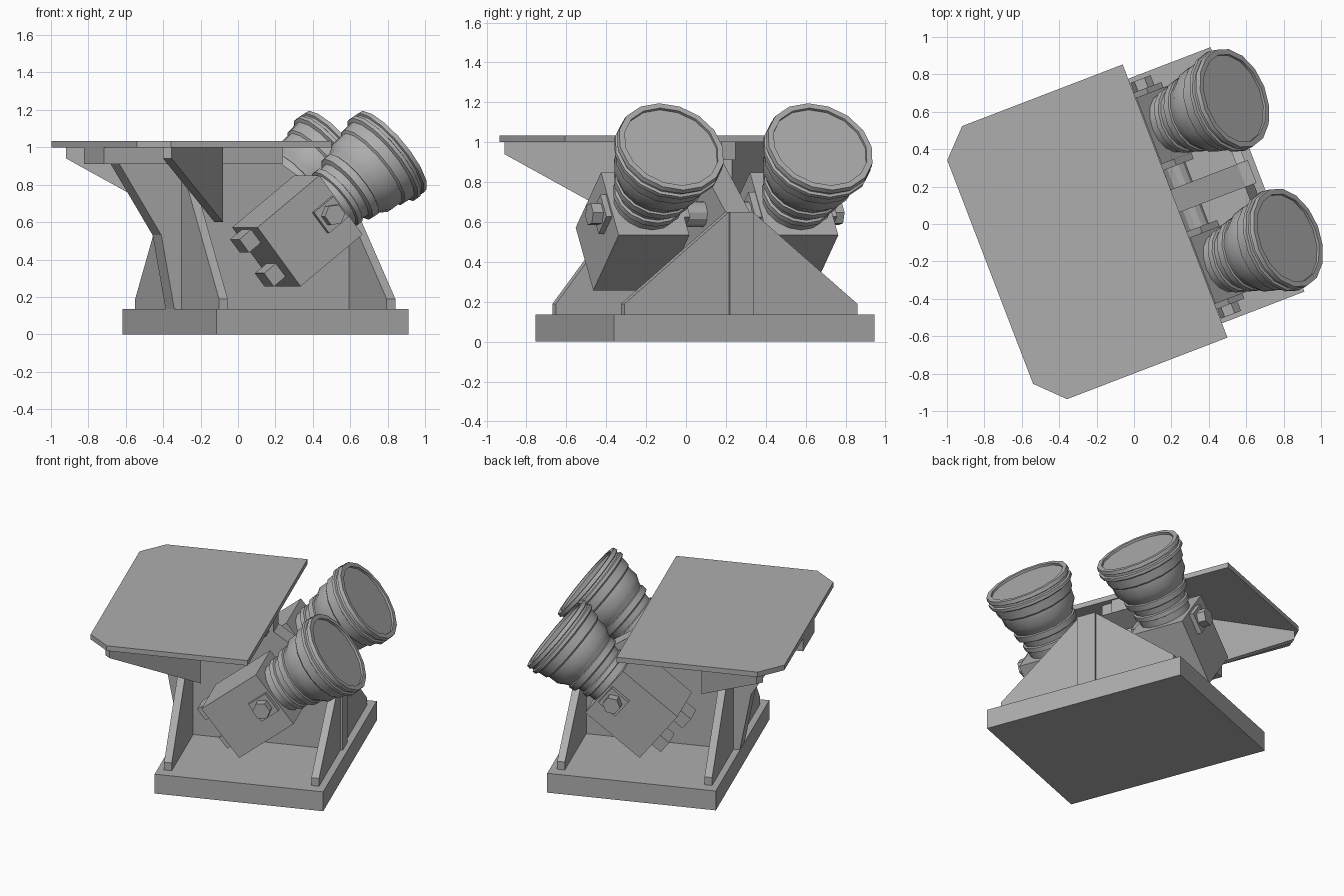
import bpy, bmesh, math
from mathutils import Vector, Matrix

if "Cube" in bpy.data.objects:
    bpy.data.objects.remove(bpy.data.objects["Cube"])

# One grey for the whole mount
GREY = (0.42, 0.42, 0.42, 1)
mat = bpy.data.materials.new("plain grey")
mat.use_nodes = True
mat.diffuse_color = GREY
mat.node_tree.nodes["Principled BSDF"].inputs["Base Color"].default_value = GREY

# The whole model is built along u (x) and v (y), then turned about z
WORLD = Matrix.Rotation(math.radians(21), 4, 'Z') @ Matrix.Translation((0, 0.036, 0))
X, Y, Z = Vector((1, 0, 0)), Vector((0, 1, 0)), Vector((0, 0, 1))


def frame(origin, ax, ay):
    az = ax.cross(ay)
    m = Matrix((ax, ay, az)).transposed().to_4x4()
    return Matrix.Translation(origin) @ m


def finish(name, bm, local, smooth=False):
    bmesh.ops.recalc_face_normals(bm, faces=bm.faces)
    bm.transform(WORLD @ local)
    me = bpy.data.meshes.new(name)
    bm.to_mesh(me)
    bm.free()
    me.materials.append(mat)
    ob = bpy.data.objects.new(name, me)
    bpy.context.collection.objects.link(ob)
    if smooth:
        bpy.ops.object.select_all(action='DESELECT')
        ob.select_set(True)
        bpy.context.view_layer.objects.active = ob
        bpy.ops.object.shade_smooth_by_angle(angle=math.radians(30))
    return ob


def prism(name, pts, depth, local):
    """Outline in the local x-y plane, extruded evenly both ways along local z."""
    bm = bmesh.new()
    f = bm.faces.new([bm.verts.new((x, y, -depth / 2)) for x, y in pts])
    top = bmesh.ops.extrude_face_region(bm, geom=[f])["geom"]
    bmesh.ops.translate(bm, vec=(0, 0, depth),
                        verts=[g for g in top if isinstance(g, bmesh.types.BMVert)])
    return finish(name, bm, local)


def rect(x0, x1, y0, y1):
    return [(x0, y0), (x1, y0), (x1, y1), (x0, y1)]


def ngon(r, n, turn=0):
    return [(r * math.cos(turn + math.tau * i / n), r * math.sin(turn + math.tau * i / n))
            for i in range(n)]


def lathe(name, profile, n, local):
    """Profile of (radius, height) spun about local z."""
    bm = bmesh.new()
    vs = [bm.verts.new((r, 0, h)) for r, h in profile]
    es = [bm.edges.new(p) for p in zip(vs, vs[1:])]
    bmesh.ops.spin(bm, geom=vs + es, cent=(0, 0, 0), axis=(0, 0, 1),
                   angle=math.tau, steps=n, use_duplicate=False)
    bmesh.ops.remove_doubles(bm, verts=bm.verts, dist=1e-4)
    return finish(name, bm, local, True)


# Base slab and table top with two clipped corners
prism("base_slab", rect(-0.378, 0.721, -0.7, 0.7), 0.135, frame((0, 0, 0.0675), X, Y))
table = [(0.249, -0.782), (0.249, 0.782), (-0.67, 0.782), (-0.81, 0.64),
         (-0.81, -0.64), (-0.67, -0.782)]
prism("table_top", table, 0.035, frame((0, 0, 1.0175), X, Y))
prism("table_rail", rect(-0.81, 0.21, 0.91, 1.0), 0.3, frame((0, 0, 0), X, Z))

# Central spine wall
spine = [(-0.376, 0.135), (-0.45, 0.53), (-0.69, 0.91), (-0.69, 1.0), (0.24, 1.0),
         (0.24, 0.91), (0.63, 0.65), (0.69, 0.65), (0.69, 0.135)]
prism("spine_wall", spine, 0.13, frame((0, 0, 0), X, Z))

# Tapered cross plates at the back and front of the spine
for name, u, top in (("back_cross_plate", -0.31, 0.9), ("front_cross_plate", 0.65, 0.65)):
    outline = [(-0.625, 0.135), (0.625, 0.135), (0.625, 0.19), (0.065, top),
               (-0.065, top), (-0.625, 0.19)]
    prism(name, outline, 0.05, frame((u, 0, 0), Y, Z))

# Camera tilt: AX runs along the lens, UP is square to it
E = math.radians(38)
AX = Vector((math.cos(E), 0, math.sin(E)))
UP = Vector((-math.sin(E), 0, math.cos(E)))
LENS = [(0, 0.2), (0.165, 0.2), (0.17, 0.27), (0.185, 0.275), (0.185, 0.305),
        (0.172, 0.31), (0.18, 0.35), (0.205, 0.36), (0.21, 0.4), (0.2, 0.405),
        (0.212, 0.43), (0.238, 0.47), (0.242, 0.54), (0.255, 0.55), (0.262, 0.61),
        (0.282, 0.62), (0.282, 0.64), (0.268, 0.645), (0.268, 0.66), (0.28, 0.665),
        (0.276, 0.69), (0.246, 0.69), (0.246, 0.675), (0, 0.675)]

for side, label in ((-1, "right"), (1, "left")):
    # Diagonal brace running out to the clipped table corner
    d = Vector((1, -side, 0)).normalized()
    prism(label + "_corner_brace", [(0, 1.0), (0, 0.94), (0.675, 0.6), (0.675, 1.0)], 0.05,
          frame((-0.675, side * 0.741, 0), d, Z))

    # Camera housing and lens barrel
    c = Vector((0.2, side * 0.4, 0.553))
    prism(label + "_housing", rect(-0.225, 0.225, -0.2, 0.2), 0.38, frame(c, AX, UP))
    lathe(label + "_lens", LENS, 16, frame(c, UP, AX.cross(UP)))

    # Rear connector tabs
    for i, h in enumerate((0.14, -0.09)):
        prism(f"{label}_rear_tab_{i + 1}", rect(-0.31, -0.22, h - 0.045, h + 0.045), 0.14,
              frame(c, AX, UP))

    # Pivot: outer plate and hex nut, inner axle to the spine
    p = c + AX * 0.14
    out = Vector((0, side, 0))
    prism(label + "_pivot_plate", rect(-0.07, 0.07, -0.07, 0.07), 0.03,
          frame(p + out * 0.205, AX, UP))
    prism(label + "_pivot_nut", ngon(0.058, 6, math.radians(30)), 0.06,
          frame(p + out * 0.245, AX, UP))
    prism(label + "_pivot_axle", ngon(0.065, 12), 0.2, frame(p - out * 0.27, AX, UP))
    prism(label + "_inner_plate", rect(-0.08, 0.08, -0.08, 0.08), 0.04,
          frame(p - out * 0.205, AX, UP))
